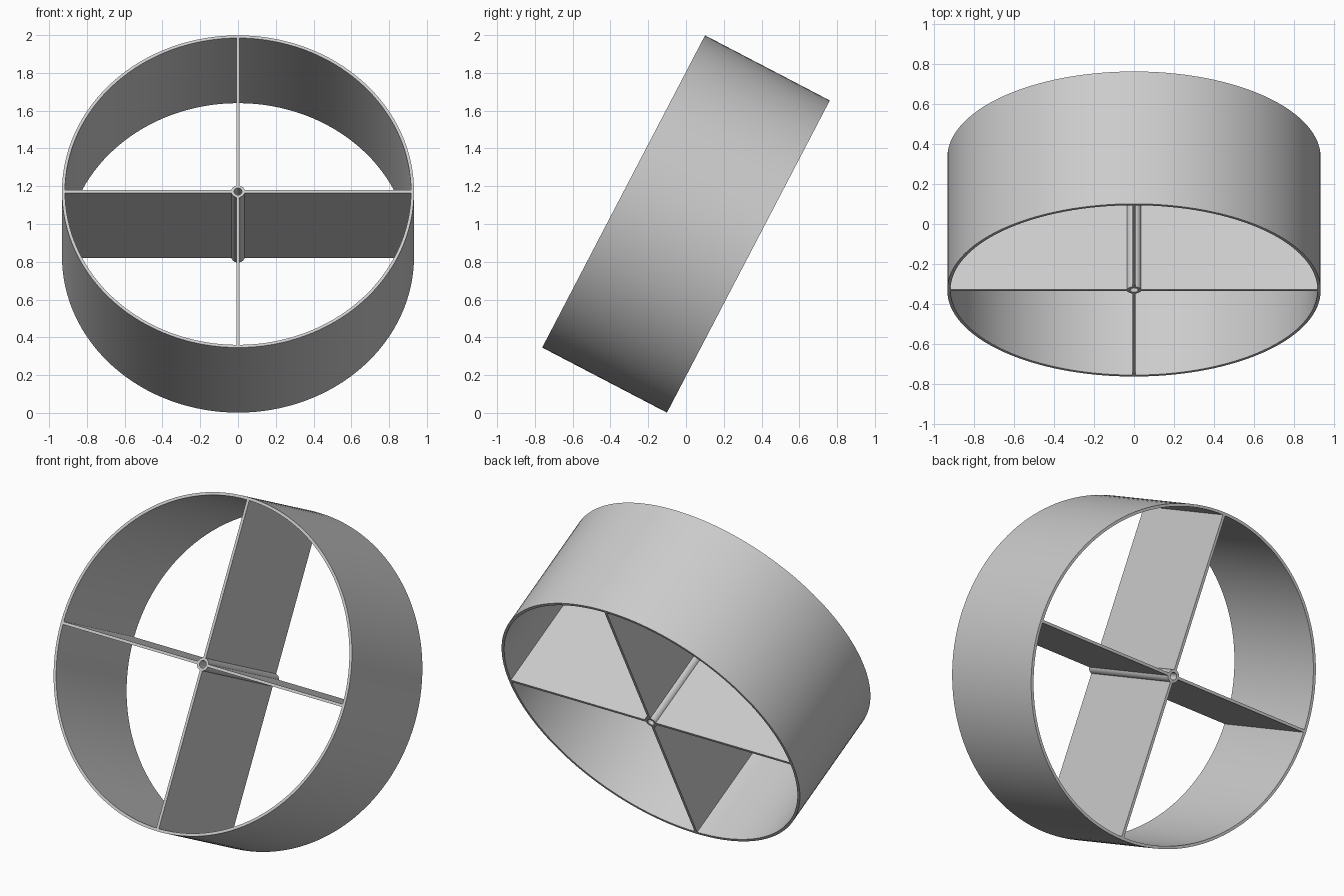
import bpy
import bmesh
import math
from mathutils import Matrix

if "Cube" in bpy.data.objects:
    bpy.data.objects.remove(bpy.data.objects["Cube"], do_unlink=True)

RADIUS, WALL, LENGTH = 0.932, 0.016, 0.745
HUB_OUTER, HUB_INNER = 0.036, 0.021
FIN = 0.016

# Tilt the axis so the front opening looks forward and up
TILT = Matrix.Translation((0, 0, 1)) @ Matrix.Rotation(math.radians(62.45), 4, "X")

grey = bpy.data.materials.new("light grey")
grey.use_nodes = True
colour = (0.6, 0.6, 0.6, 1)
grey.diffuse_color = colour
grey.node_tree.nodes["Principled BSDF"].inputs["Base Color"].default_value = colour


def add_object(name, bm):
    bmesh.ops.recalc_face_normals(bm, faces=bm.faces)
    mesh = bpy.data.meshes.new(name)
    bm.to_mesh(mesh)
    bm.free()
    mesh.materials.append(grey)
    obj = bpy.data.objects.new(name, mesh)
    bpy.context.collection.objects.link(obj)
    obj.matrix_world = TILT
    return obj


def add_tube(name, outer, inner, sides):
    # Spin a rectangular wall section around the axis
    bm = bmesh.new()
    h = LENGTH / 2
    section = [(inner, -h), (outer, -h), (outer, h), (inner, h)]
    verts = [bm.verts.new((r, 0, z)) for r, z in section]
    edges = [bm.edges.new((verts[i], verts[(i + 1) % 4])) for i in range(4)]
    bmesh.ops.spin(bm, geom=verts + edges, cent=(0, 0, 0), axis=(0, 0, 1),
                   angle=math.tau, steps=sides, use_merge=True)
    bmesh.ops.remove_doubles(bm, verts=bm.verts, dist=1e-5)
    obj = add_object(name, bm)
    bpy.ops.object.select_all(action="DESELECT")
    obj.select_set(True)
    bpy.context.view_layer.objects.active = obj
    bpy.ops.object.shade_smooth_by_angle(angle=math.radians(35))


def add_fin(name, angle):
    # Flat plate from the hub wall to the ring wall
    start = (HUB_OUTER + HUB_INNER) / 2
    end = RADIUS - WALL / 2
    bm = bmesh.new()
    bmesh.ops.create_cube(bm, size=1)
    bmesh.ops.scale(bm, vec=(end - start, FIN, LENGTH), verts=bm.verts)
    bmesh.ops.translate(bm, vec=((start + end) / 2, 0, 0), verts=bm.verts)
    bmesh.ops.rotate(bm, cent=(0, 0, 0), verts=bm.verts,
                     matrix=Matrix.Rotation(angle, 3, "Z"))
    add_object(name, bm)


# Outer ring and hollow hub
add_tube("outer_ring", RADIUS, RADIUS - WALL, 128)
add_tube("hub_tube", HUB_OUTER, HUB_INNER, 32)

# Four crossed fins
for i, side in enumerate(("left", "upper", "right", "lower")):
    add_fin(side + "_fin", i * math.pi / 2)
